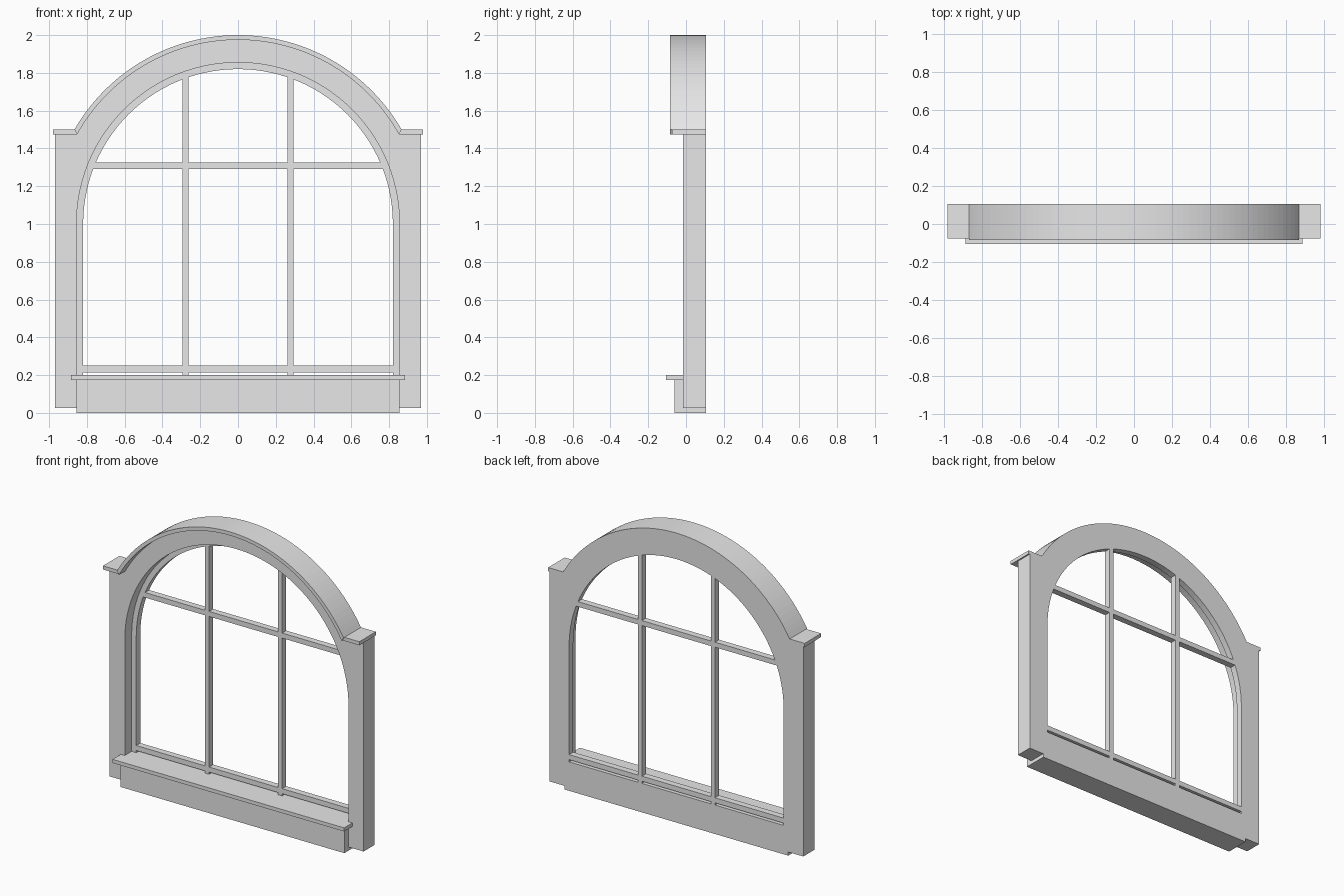
import bpy, bmesh, math

if "Cube" in bpy.data.objects:
    bpy.data.objects.remove(bpy.data.objects["Cube"])

paint = bpy.data.materials.new("light_grey")
paint.diffuse_color = (0.8, 0.8, 0.8, 1)
paint.use_nodes = True
paint.node_tree.nodes["Principled BSDF"].inputs["Base Color"].default_value = paint.diffuse_color
BACK = 0.105      # common rear plane
ZC = 1.0          # centre height of every arc


def arc(r, a0, a1, n=56):
    """Points (x, z) on an arc about the arch centre, angles in radians."""
    return [(r * math.cos(a0 + (a1 - a0) * i / n),
             ZC + r * math.sin(a0 + (a1 - a0) * i / n)) for i in range(n + 1)]


def finish(name, bm):
    bmesh.ops.recalc_face_normals(bm, faces=bm.faces)
    me = bpy.data.meshes.new(name)
    bm.to_mesh(me)
    bm.free()
    me.materials.append(paint)
    ob = bpy.data.objects.new(name, me)
    bpy.context.collection.objects.link(ob)
    return ob


def band(name, outer, inner, y0, y1):
    """Solid strip between two matching (x, z) point rows, closed at both ends."""
    bm = bmesh.new()
    rows = [[bm.verts.new((x, y, z)) for x, z in row]
            for row, y in ((outer, y0), (outer, y1), (inner, y1), (inner, y0))]
    for a, b in zip(rows, rows[1:] + rows[:1]):
        for i in range(len(outer) - 1):
            bm.faces.new((a[i], a[i + 1], b[i + 1], b[i]))
    bm.faces.new([r[0] for r in rows])
    bm.faces.new([r[-1] for r in rows])
    return finish(name, bm)


def prism(name, pts, y0, y1):
    """Extrude an (x, z) outline along y."""
    bm = bmesh.new()
    f = bm.faces.new([bm.verts.new((x, y0, z)) for x, z in pts])
    new = bmesh.ops.extrude_face_region(bm, geom=[f])["geom"]
    bmesh.ops.translate(bm, vec=(0, y1 - y0, 0),
                        verts=[v for v in new if isinstance(v, bmesh.types.BMVert)])
    return finish(name, bm)


def box(name, x0, x1, y0, y1, z0, z1):
    return prism(name, [(x0, z0), (x1, z0), (x1, z1), (x0, z1)], y0, y1)


# Main surround: legs with shoulders joined by the arch
a_in = math.asin(0.475 / 0.975)
outline = [(0.855, 0.025), (0.97, 0.025), (0.97, 1.475)]
outline += arc(0.975, a_in, math.pi - a_in)
outline += [(-0.97, 1.475), (-0.97, 0.025), (-0.855, 0.025)]
outline += arc(0.855, math.pi, 0)
prism("surround", outline, -0.015, BACK)

# Projecting hood moulding over the arch
a_out = math.radians(30)
band("hood_moulding", arc(1.0, a_out, math.pi - a_out),
     arc(0.975, a_in, math.pi - a_in), -0.085, BACK)

# Shoulder caps
for s, side in ((1, "right"), (-1, "left")):
    prism("shoulder_cap_" + side,
          [(s * 0.851, 1.475), (s * 0.98, 1.475), (s * 0.98, 1.5), (s * 0.866, 1.5)],
          -0.075, BACK)

# Sill: apron block, ledge in front
box("sill_apron", -0.855, 0.855, -0.06, BACK, 0, 0.175)
box("sill_top", -0.855, 0.855, -0.015, BACK, 0.175, 0.2)
box("sill_ledge", -0.885, 0.885, -0.105, -0.015, 0.175, 0.2)

# Sash frame set back in the opening
FRONT = 0.06
band("sash_frame",
     [(0.855, 0.2)] + arc(0.855, 0, math.pi) + [(-0.855, 0.2)],
     [(0.82, 0.2)] + arc(0.82, 0, math.pi) + [(-0.82, 0.2)], FRONT, BACK)
box("bottom_rail", -0.82, 0.82, FRONT, BACK, 0.215, 0.25)

# Glazing bars
box("cross_bar", -0.77, 0.77, FRONT, BACK, 1.29, 1.325)
for s, side in ((1, "right"), (-1, "left")):
    x = s * 0.279
    box("upright_bar_" + side, x - 0.016, x + 0.016, FRONT, BACK, 0.2, 1.785)
